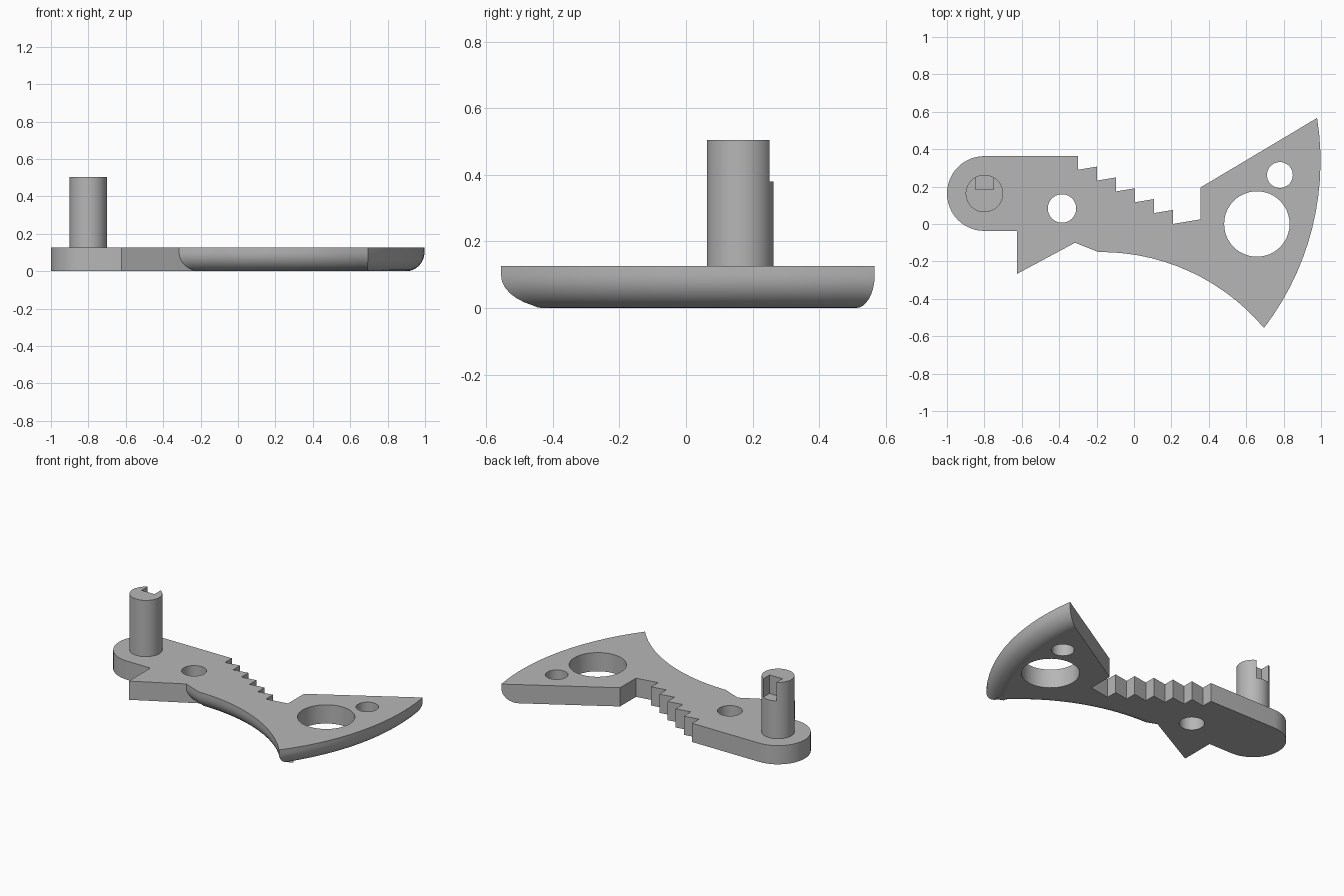
import bpy, bmesh
from math import pi, sin, cos, radians, atan2, hypot
from mathutils import Vector

cube = bpy.data.objects.get("Cube")
if cube:
    bpy.data.objects.remove(cube)

THICK, FILLET = 0.126, 0.1
PEG = Vector((-0.8, 0.163))

grey = bpy.data.materials.new("plain grey")
grey.use_nodes = True
grey.diffuse_color = (0.47, 0.47, 0.47, 1)
grey.node_tree.nodes["Principled BSDF"].inputs["Base Color"].default_value = grey.diffuse_color


def arc(a, b, sagitta, steps):
    """Points from a to b on a circle bulging to the right by sagitta (negative: left)."""
    a, b = Vector(a), Vector(b)
    chord = b - a
    right = Vector((chord.y, -chord.x)).normalized()
    half, s = chord.length / 2, abs(sagitta)
    radius = (half * half + s * s) / (2 * s)
    side = 1 if sagitta > 0 else -1
    centre = (a + b) / 2 - right * side * (radius - s)
    start, end = a - centre, b - centre
    begin = atan2(start.y, start.x)
    sweep = -start.angle_signed(end)
    return [centre + radius * Vector((cos(begin + sweep * i / steps), sin(begin + sweep * i / steps)))
            for i in range(steps + 1)]


def new_object(name, bm):
    bmesh.ops.recalc_face_normals(bm, faces=bm.faces[:])
    mesh = bpy.data.meshes.new(name)
    bm.to_mesh(mesh)
    bm.free()
    mesh.materials.append(grey)
    obj = bpy.data.objects.new(name, mesh)
    bpy.context.collection.objects.link(obj)
    return obj


def cylinder(name, x, y, radius, low, high, sides=48):
    bm = bmesh.new()
    bmesh.ops.create_cone(bm, cap_ends=True, segments=sides, radius1=radius,
                          radius2=radius, depth=high - low)
    bmesh.ops.translate(bm, verts=bm.verts[:], vec=(x, y, (low + high) / 2))
    return new_object(name, bm)


def cut(target, cutter):
    mod = target.modifiers.new("cut", 'BOOLEAN')
    mod.operation, mod.solver, mod.object = 'DIFFERENCE', 'EXACT', cutter
    bpy.context.view_layer.objects.active = target
    bpy.ops.object.modifier_apply(modifier=mod.name)
    bpy.data.objects.remove(cutter)


def smooth(obj):
    bpy.ops.object.select_all(action='DESELECT')
    obj.select_set(True)
    bpy.context.view_layer.objects.active = obj
    bpy.ops.object.shade_smooth_by_angle(angle=radians(30))
    # keep the flat top and bottom crisp
    for face in obj.data.polygons:
        if abs(face.normal.z) > 0.999:
            face.use_smooth = False


# Plate outline, counter-clockwise: round end, spur, two blade arcs, teeth
outline = [PEG + 0.2 * Vector((cos(t), sin(t)))
           for t in (pi / 2 + pi * i / 24 for i in range(25))]
outline += [Vector(p) for p in ((-0.626, -0.037), (-0.626, -0.267), (-0.315, -0.1))]
first = len(outline) - 1
outline += arc((-0.19, -0.15), (0.695, -0.556), -0.109, 14)
outline += arc((0.695, -0.556), (0.979, 0.567), 0.119, 14)[1:]
last = len(outline) - 1
outline += [Vector((0.355, 0.195)), Vector((0.355, 0.025))]
for i in reversed(range(6)):
    x, y = -0.3 + 0.1015 * i, 0.29 - 0.058 * i
    outline.append(Vector((x, y)))
    outline.append(Vector((x, 0.363 if i == 0 else y + 0.075)))


def inset(depth):
    """Outline with only the blade edges moved inward by depth."""
    count, result = len(outline), []
    for i, p in enumerate(outline):
        before, after = p - outline[i - 1], outline[(i + 1) % count] - p
        n1 = Vector((-before.y, before.x)).normalized()
        n2 = Vector((-after.y, after.x)).normalized()
        d1 = depth if first < i <= last else 0
        d2 = depth if first <= i < last else 0
        if d1 or d2:
            det = n1.x * n2.y - n1.y * n2.x
            p = p + Vector((d1 * n2.y - d2 * n1.y, n1.x * d2 - n2.x * d1)) / det
        result.append(p)
    return result


# Plate: stacked outlines with a rounded lower blade edge
bm = bmesh.new()
levels = [(0, THICK)]
for i in range(9):
    t = pi / 2 * i / 8
    levels.append((FILLET * (1 - cos(t)), FILLET * (1 - sin(t))))
rings = [[bm.verts.new((p.x, p.y, z)) for p in inset(d)] for d, z in levels]
for upper, lower in zip(rings, rings[1:]):
    for i in range(len(upper)):
        bm.faces.new((upper[i - 1], lower[i - 1], lower[i], upper[i]))
bm.faces.new(rings[0])
bm.faces.new(rings[-1][::-1])
bmesh.ops.dissolve_degenerate(bm, dist=0.00001, edges=bm.edges[:])
plate = new_object("lever_plate", bm)

# Through holes
for x, y, radius in ((-0.385, 0.083, 0.076), (0.657, 0, 0.175), (0.78, 0.262, 0.069)):
    cut(plate, cylinder("hole_cutter", x, y, radius, -0.1, 0.3))
smooth(plate)

# Peg with a notch in the back of its tip
peg = cylinder("pivot_peg", PEG.x, PEG.y, 0.1, 0.08, 0.505)
bm = bmesh.new()
bmesh.ops.create_cube(bm, size=1)
bmesh.ops.scale(bm, verts=bm.verts[:], vec=(0.096, 0.2, 0.3))
bmesh.ops.translate(bm, verts=bm.verts[:], vec=(PEG.x, 0.285, 0.53))
cut(peg, new_object("notch_cutter", bm))
smooth(peg)
